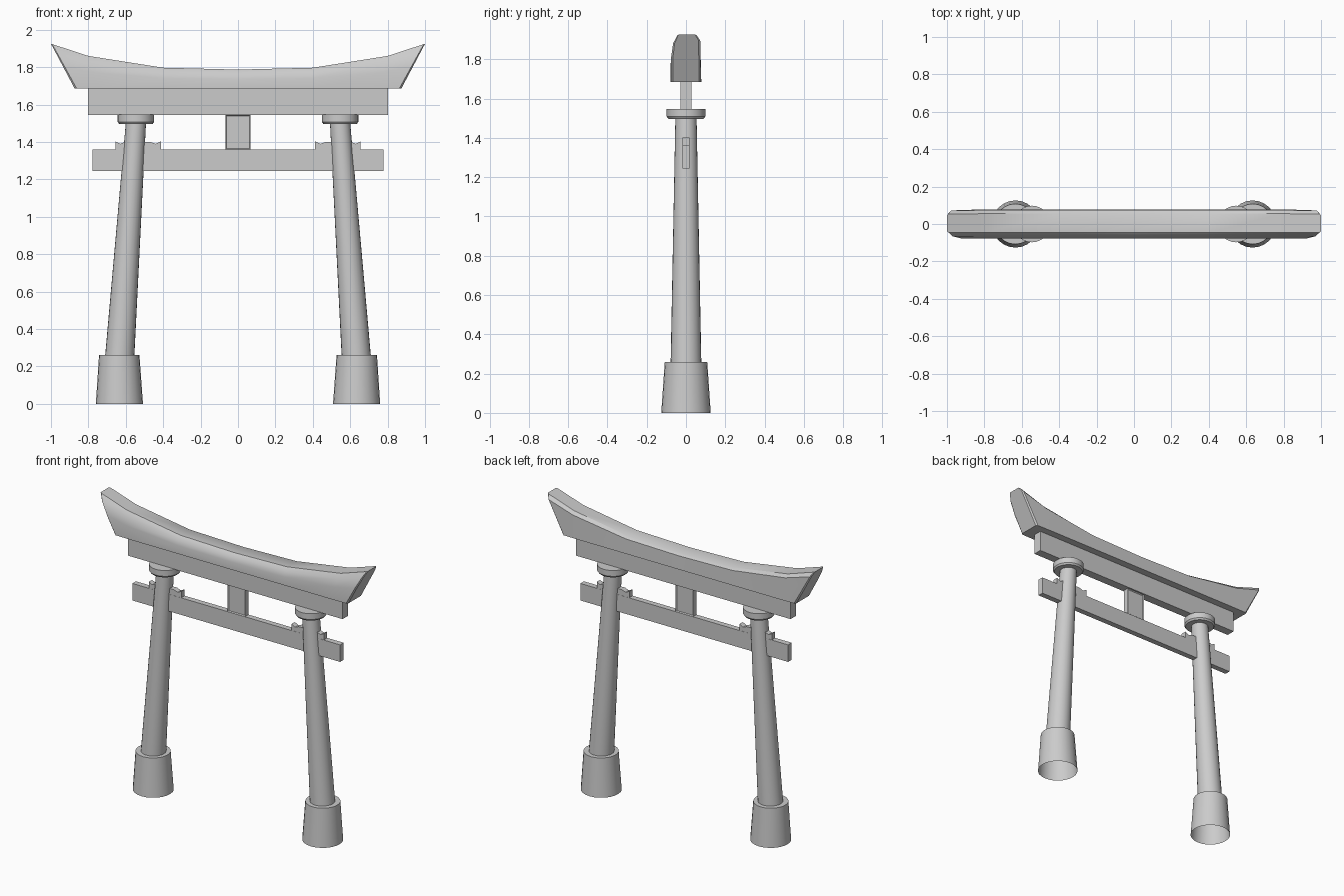
import bpy, bmesh
from math import sin, cos, tau

if "Cube" in bpy.data.objects:
    bpy.data.objects.remove(bpy.data.objects["Cube"])


def make(name, bm, smooth=False):
    bmesh.ops.recalc_face_normals(bm, faces=bm.faces[:])
    me = bpy.data.meshes.new(name)
    bm.to_mesh(me)
    bm.free()
    ob = bpy.data.objects.new(name, me)
    bpy.context.collection.objects.link(ob)
    if smooth:
        bpy.ops.object.select_all(action='DESELECT')
        ob.select_set(True)
        bpy.context.view_layer.objects.active = ob
        bpy.ops.object.shade_smooth_by_angle(angle=0.6)
    return ob


def loft(name, rings, cap_start=True, cap_end=True, smooth=False):
    bm = bmesh.new()
    vs = [[bm.verts.new(p) for p in r] for r in rings]
    n = len(vs[0])
    for a, b in zip(vs, vs[1:]):
        for i in range(n):
            j = (i + 1) % n
            bm.faces.new((a[i], a[j], b[j], b[i]))
    if cap_start:
        bm.faces.new(vs[0][::-1])
    if cap_end:
        bm.faces.new(vs[-1])
    return make(name, bm, smooth)


def slab(name, outline, half_depth):
    """Extrude an x/z outline through y."""
    return loft(name, [[(x, y, z) for x, z in outline]
                       for y in (-half_depth, half_depth)])


def rect(x, z0, z1):
    return [(-x, z0), (x, z0), (x, z1), (-x, z1)]


def circle(x, z, r, n=24):
    return [(x + r * cos(tau * i / n), r * sin(tau * i / n), z) for i in range(n)]


# Curved roof beam: rounded section swept along the sagging top line
BASE = 1.685
SECTION = [(-.078, 0), (-.078, .5), (-.067, .82), (-.045, 1),
           (.055, 1), (.074, .88), (.078, 0)]


def roof_ring(x, top, y_scale=1.0, slant=0.0):
    s = 1 if x > 0 else -1
    return [(x - s * slant * (1 - f), y * y_scale, BASE + f * (top - BASE))
            for y, f in SECTION]


right = [roof_ring(.4, 1.797), roof_ring(.8, 1.86, 1, .05),
         roof_ring(.993, 1.923, .98, .131), roof_ring(1.0, 1.925, .86, .127)]
left = [[(-x, y, z) for x, y, z in r] for r in reversed(right)]
loft("roof_beam", left + [roof_ring(0, 1.787)] + right, smooth=True)

# Straight beams
slab("upper_beam", rect(.803, 1.545, BASE), .029)
slab("tie_beam", rect(.777, 1.245, 1.36), .019)

# Centre strut with recessed panels front and back
strut = slab("centre_strut", rect(.066, 1.36, 1.545), .018)
bm = bmesh.new()
bm.from_mesh(strut.data)
bm.normal_update()
panels = [f for f in bm.faces if abs(f.normal.y) > .9]
bmesh.ops.inset_individual(bm, faces=panels, thickness=.008, depth=-.006)
bm.to_mesh(strut.data)
bm.free()

for s, side in ((-1, "left"), (1, "right")):
    # Flared footing with open bottom, running into the leaning post
    loft(side + "_post", [circle(s * .634, 0, .126), circle(s * .635, .26, .108),
                          circle(s * .632, .26, .078), circle(s * .546, 1.5, .054)],
         cap_start=False, smooth=True)
    # Collar under the upper beam
    loft(side + "_collar", [circle(s * .546, 1.497, .09), circle(s * .546, 1.508, .098),
                            circle(s * .546, 1.547, .098)], smooth=True)
    # Notched wedges through the post
    top = [(.412, 1.403), (.44, 1.39), (.468, 1.4),
           (.605, 1.4), (.63, 1.39), (.655, 1.403)]
    slab(side + "_wedges", [(s * x, z) for x, z in
                            [(.655, 1.355), (.412, 1.355)] + top], .018)
